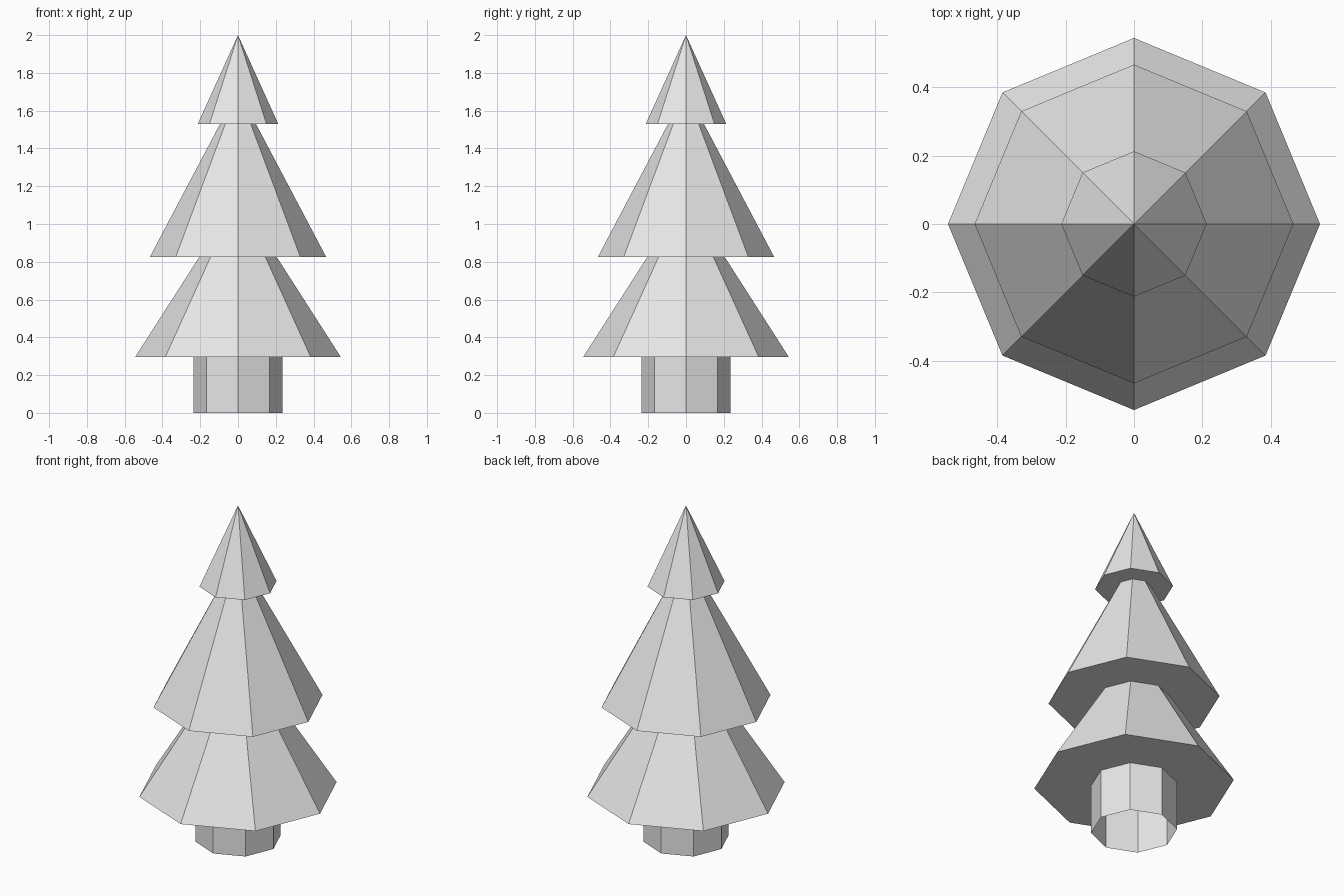
import bpy

# Remove the default cube
cube = bpy.data.objects.get("Cube")
if cube:
    bpy.data.objects.remove(cube, do_unlink=True)

SIDES = 8

# One plain grey for the whole tree
grey = bpy.data.materials.new("light_grey")
grey.use_nodes = True
colour = (0.8, 0.8, 0.8, 1)
grey.diffuse_color = colour
grey.node_tree.nodes["Principled BSDF"].inputs["Base Color"].default_value = colour


def finish(name):
    obj = bpy.context.object
    obj.name = name
    obj.data.name = name
    obj.data.materials.clear()
    obj.data.materials.append(grey)


def tier(name, radius, bottom, tip):
    """Flat-sided cone of foliage with a closed underside."""
    bpy.ops.mesh.primitive_cone_add(
        vertices=SIDES, radius1=radius, radius2=0, depth=tip - bottom,
        end_fill_type='NGON', location=(0, 0, (bottom + tip) / 2))
    finish(name)


# Trunk: open octagonal tube
TRUNK_TOP = 0.295
bpy.ops.mesh.primitive_cylinder_add(
    vertices=SIDES, radius=0.235, depth=TRUNK_TOP, end_fill_type='NOTHING',
    location=(0, 0, TRUNK_TOP / 2))
finish("trunk")

# Foliage tiers, each tip hidden inside the tier above
tier("lower_branches", 0.545, TRUNK_TOP, 1.145)
tier("middle_branches", 0.467, 0.825, 1.71)
tier("top_branches", 0.213, 1.53, 2.0)
